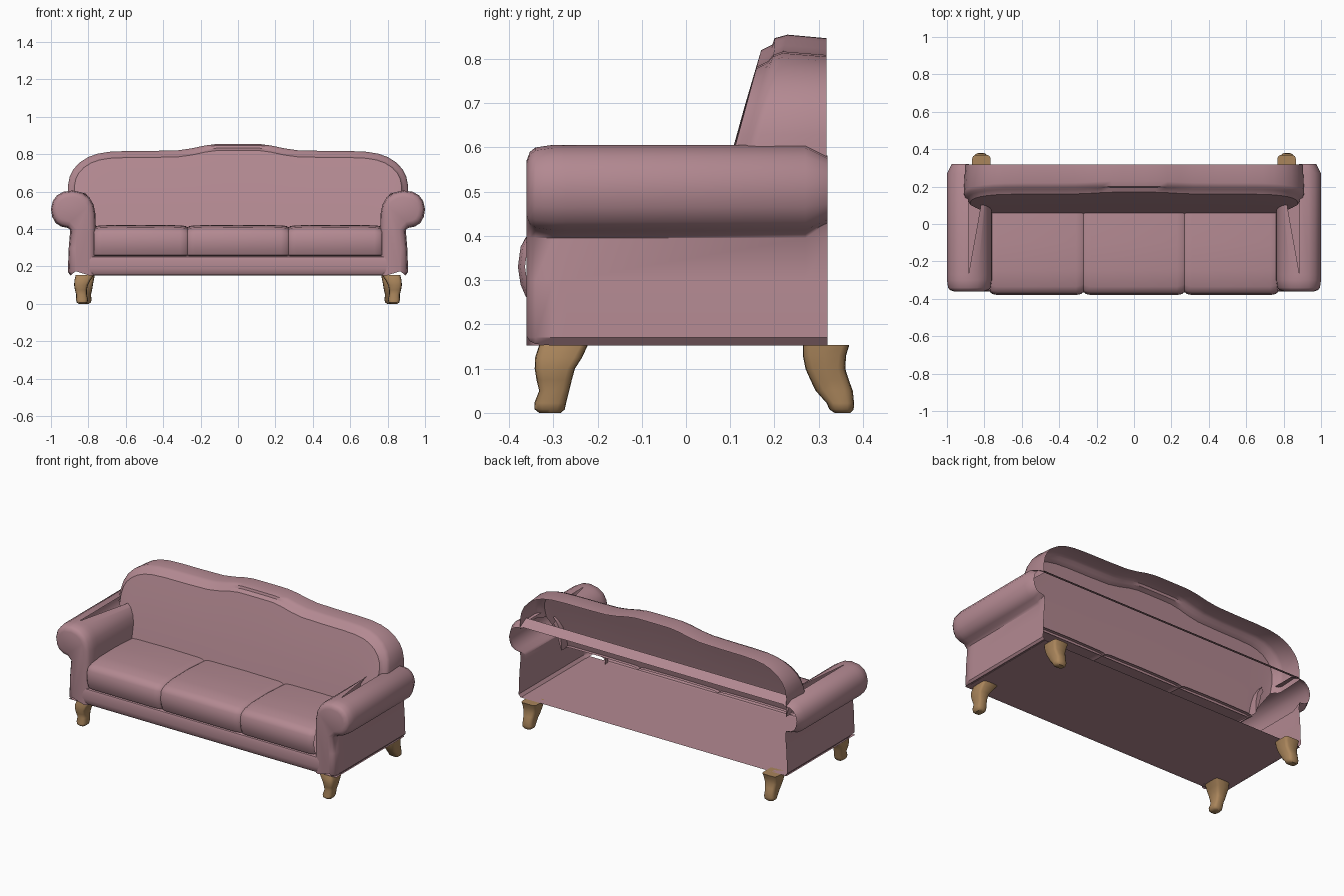
import bpy, bmesh, math

if "Cube" in bpy.data.objects:
    bpy.data.objects.remove(bpy.data.objects["Cube"])


def material(name, rgb):
    m = bpy.data.materials.new(name)
    m.diffuse_color = (*rgb, 1)
    m.use_nodes = True
    m.node_tree.nodes["Principled BSDF"].inputs["Base Color"].default_value = m.diffuse_color
    return m


FABRIC = material("dusty rose fabric", (0.45, 0.25, 0.285))
WOOD = material("warm wood", (0.40, 0.235, 0.105))


def loft(name, rings, mat, skip=None, closed=False, caps=()):
    """Skin a list of point rings into one mesh; caps lists ring indices to fill."""
    bm = bmesh.new()
    vs = [[bm.verts.new(p) for p in r] for r in rings]
    n = len(rings[0])
    for i in range(len(rings) - 1):
        for j in range(n if closed else n - 1):
            if skip and skip(i, j):
                continue
            k = (j + 1) % n
            bm.faces.new((vs[i][j], vs[i][k], vs[i + 1][k], vs[i + 1][j]))
    for c in caps:
        bm.faces.new(vs[c])
    bmesh.ops.remove_doubles(bm, verts=bm.verts, dist=0.0004)
    bmesh.ops.recalc_face_normals(bm, faces=bm.faces)
    me = bpy.data.meshes.new(name)
    bm.to_mesh(me)
    bm.free()
    me.materials.append(mat)
    ob = bpy.data.objects.new(name, me)
    bpy.context.collection.objects.link(ob)
    return ob


def inset(profile, amount):
    """Move an open x-z profile (counter-clockwise) inward along its normals."""
    out = []
    for i, (x, z) in enumerate(profile):
        a, b = profile[max(i - 1, 0)], profile[min(i + 1, len(profile) - 1)]
        dx, dz = b[0] - a[0], b[1] - a[1]
        l = math.hypot(dx, dz) or 1
        d = amount(x, z) if callable(amount) else amount
        out.append((x - dz / l * d, z + dx / l * d))
    return out


# Scroll arms: mushroom profile run front to back, open at the rear
ARM = [(.895, .152), (.91, .17), (.905, .30), (.897, .395), (.91, .406), (.945, .413), (.975, .432),
       (.993, .465), (1.0, .507), (.99, .55), (.968, .58), (.935, .599), (.885, .606), (.885, .606),
       (.835, .596), (.795, .57), (.772, .53), (.762, .48), (.76, .40), (.76, .152)]
SPLIT = 12
for side, sx in (("left", -1), ("right", 1)):
    rings = []
    for y, amt in ((-.36, .035), (-.353, .016), (-.34, .006), (-.30, 0), (-.27, 0), (.27, 0),
                   (.32, lambda x, z: .025 if z > .402 else 0)):
        ring = inset(ARM, amt)
        ring[SPLIT + 1] = ring[SPLIT]
        pts = []
        for j, (x, z) in enumerate(ring):
            yy = y
            if y > 0 and j > SPLIT:
                yy = .12                       # inner panel stops at the back rest
                if j == SPLIT + 1:
                    x, z = .815, .59           # narrow gap beside the roll
                elif j == SPLIT + 2:
                    x = .80
                    z = .575
            pts.append((sx * x, yy, max(z, .152)))
        rings.append(pts)
    loft(side + "_arm", rings, FABRIC, caps=(0,),
         skip=lambda i, j: j == SPLIT or (i >= 3 and j == len(ARM) - 2))


# Back rest: camel-back outline, open behind
HALF = [(.91, .57), (.91, .63), (.90, .68), (.88, .72), (.845, .757), (.80, .785), (.75, .803),
        (.69, .813), (.60, .817), (.45, .818), (.32, .821), (.25, .831), (.18, .846), (.12, .854), (.06, .855)]
OUT = HALF + [(0, .855)] + [(-x, z) for x, z in reversed(HALF)]


def front_y(z):
    return .17 - .27 * (.82 - z)


rings = [[(x, .318, z) for x, z in inset(OUT, .008)],
         [(x, front_y(z) + .05, z) for x, z in OUT]]
for dy, d in ((.030, .008), (.022, .022), (0, .035)):
    rings.append([(x, min(front_y(z) + dy, .20), z) for x, z in inset(OUT, d)])
edge = inset(OUT, .035)
for t in (.08, .3, .55, .8, 1):
    row = []
    for x, z in edge:
        px, pz = x + (x * .88 - x) * t, z + (.40 - z) * t
        row.append((px, front_y(pz) - .004 * math.sin(math.pi * t), pz))
    rings.append(row)
loft("back_rest", rings, FABRIC)

# Slanted rail across the open rear
loft("rear_rail", [[(x, .318, .585), (x, .26, .617)] for x in (-.90, .90)], FABRIC)

# Three puffy seat cushions
SECTION = [(-.335, .255), (-.362, .262), (-.374, .29), (-.38, .33), (-.374, .375), (-.362, .395),
           (-.335, .408), (-.25, .418), (-.10, .42), (.08, .41)]
for name, x0, x1 in (("left", -.77, -.27), ("middle", -.27, .27), ("right", .27, .77)):
    rings = []
    for f, x in ((1, x0), (.35, x0 + .012), (0, x0 + .04), (-.25, (x0 + x1) / 2),
                 (0, x1 - .04), (.35, x1 - .012), (1, x1)):
        rings.append([(x, y + (.016 * max(f, 0) if y < -.3 else 0),
                       z - (.010 * f if z > .38 else 0)) for y, z in SECTION])
    loft(name + "_seat_cushion", rings, FABRIC)

# Front rail under the cushions and the floor panel
RAIL = [(-.33, .152), (-.348, .155), (-.357, .168), (-.36, .19), (-.36, .235), (-.355, .25), (-.33, .258)]
loft("front_rail", [[(x, y, z) for y, z in RAIL] for x in (-.80, .80)], FABRIC)
loft("floor_panel", [[(x, -.345, .153), (x, .318, .153)] for x in (-.905, .905)], FABRIC)


# Carved legs: rounded-square sections stacked by height (z, x0, x1, y0, y1)
FRONT = [(0, .815, .853, -.332, -.283), (.008, .805, .862, -.342, -.274), (.022, .802, .866, -.343, -.271),
         (.05, .808, .865, -.332, -.264), (.075, .808, .872, -.338, -.258), (.10, .803, .876, -.342, -.251),
         (.125, .79, .875, -.341, -.235), (.153, .77, .868, -.332, -.222)]
REAR = [(0, .798, .842, .336, .372), (.008, .787, .852, .324, .379), (.022, .783, .855, .318, .380),
        (.05, .786, .852, .293, .377), (.075, .780, .856, .281, .368), (.10, .776, .860, .270, .360),
        (.13, .770, .864, .264, .362), (.153, .766, .866, .264, .369)]


def leg(name, table, sx):
    rings = []
    for z, x0, x1, y0, y1 in table:
        e = .35 + .4 * (1 - z / .153)          # squarer towards the top
        ring = []
        for k in range(16):
            c, s = math.cos(k * math.pi / 8), math.sin(k * math.pi / 8)
            u = math.copysign(abs(c) ** e, c) if abs(c) > 1e-6 else 0
            v = math.copysign(abs(s) ** e, s) if abs(s) > 1e-6 else 0
            ring.append((sx * ((x0 + x1) / 2 + u * (x1 - x0) / 2), (y0 + y1) / 2 + v * (y1 - y0) / 2, z))
        rings.append(ring)
    loft(name, rings, WOOD, closed=True, caps=(0, -1))


for side, sx in (("left", -1), ("right", 1)):
    leg("front_leg_" + side, FRONT, sx)
    leg("rear_leg_" + side, REAR, sx)

# Smooth shading with sharp edges kept
for ob in bpy.data.objects:
    ob.select_set(True)
bpy.context.view_layer.objects.active = bpy.data.objects["back_rest"]
bpy.ops.object.shade_smooth_by_angle(angle=math.radians(40))
